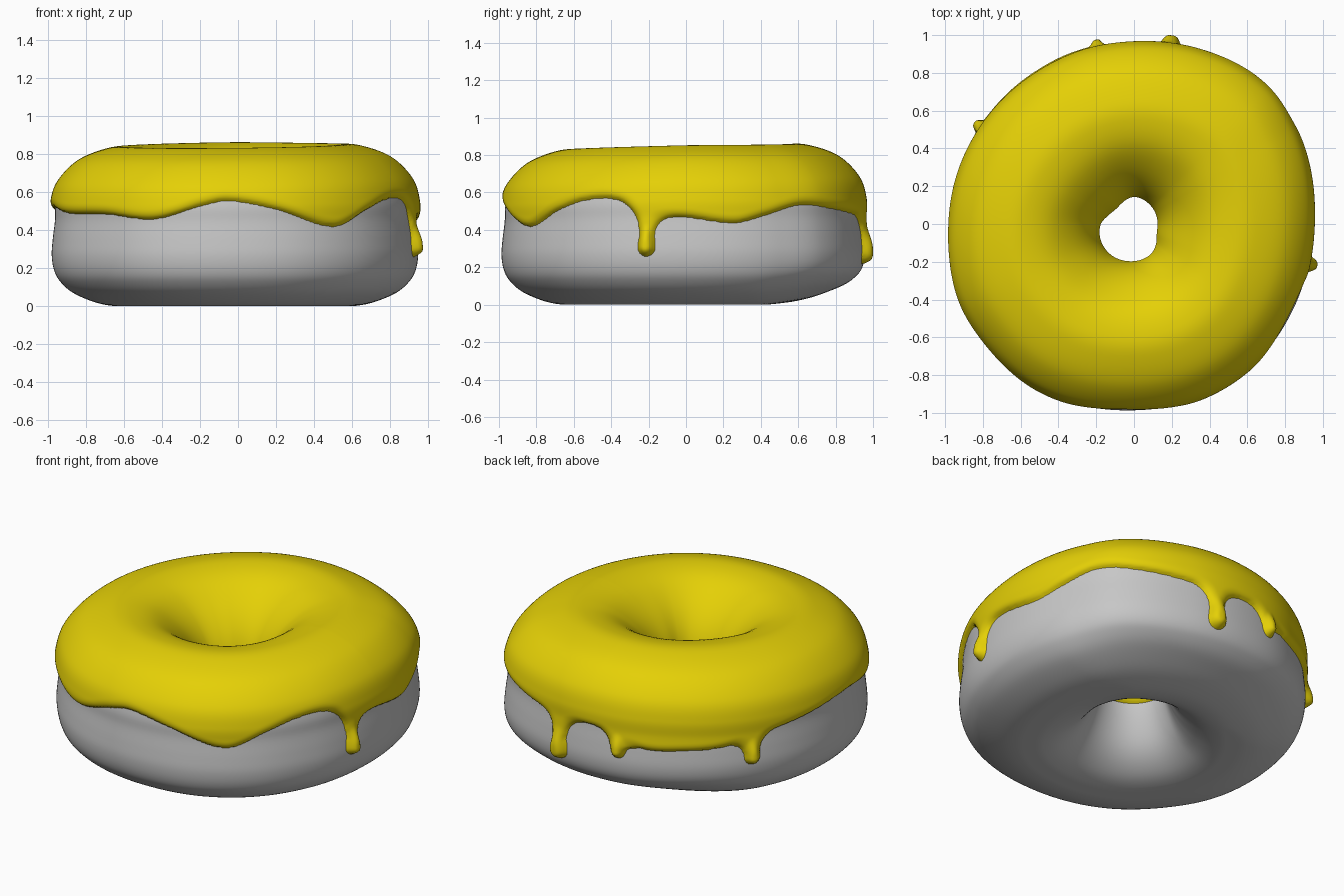
import bpy, bmesh, math

if "Cube" in bpy.data.objects:
    bpy.data.objects.remove(bpy.data.objects["Cube"])

TAU = 2 * math.pi

# Outer radius, hole radius and lower icing edge height, by angle in degrees
OUTER = [(0, .95), (30, .995), (45, 1.02), (69, .985), (90, .96), (106, .955), (122, .95), (140, .955),
         (161, .965), (180, .98), (203, 1.01), (219, 1.01), (239, 1.015), (270, .99), (291, .99),
         (311, .98), (332, .96)]
HOLE = [(0, .122), (45, .125), (90, .14), (135, .12), (155, .135), (180, .175), (225, .20),
        (270, .195), (300, .18), (320, .155), (340, .127)]
EDGE = [(0, .47), (16, .44), (26, .48), (38, .535), (52, .515), (66, .49), (78, .47), (95, .47),
        (110, .39), (125, .388), (137, .40), (149, .44), (161, .475), (189, .52), (207, .49),
        (226, .485), (244, .46), (259, .53), (267, .555), (282, .51), (301, .42), (315, .51),
        (325, .56), (336, .565), (350, .48)]
# Drips: angle, tip height, radius
DRIPS = [(347.1, .26, .046), (78.5, .22, .055), (101.6, .315, .042), (147.7, .28, .044)]
# Closed cross-section (radius, height), from the outer side over the top into the hole
SECTION = [(.963, .19), (.976, .27), (.97, .36), (.958, .46), (.954, .55), (.92, .65), (.82, .75),
           (.68, .805), (.57, .815), (.44, .78), (.32, .69), (.235, .58), (.19, .46), (.187, .35),
           (.24, .2), (.31, .1), (.41, .03), (.52, 0), (.63, 0), (.74, .02), (.86, .07), (.93, .13)]


def ring_value(table, deg):
    """Smooth periodic interpolation of an angle table."""
    deg %= 360
    n = len(table)
    k = max(i for i in range(n) if table[i][0] <= deg)

    def at(i):
        return table[i % n][0] + 360 * (i // n), table[i % n][1]
    (xa, ya), (x0, y0), (x1, y1), (xb, yb) = at(k - 1), at(k), at(k + 1), at(k + 2)
    h = x1 - x0
    t = (deg - x0) / h
    m0, m1 = (y1 - ya) / (x1 - xa) * h, (yb - y0) / (xb - x0) * h
    return ((2*t**3 - 3*t*t + 1) * y0 + (t**3 - 2*t*t + t) * m0
            + (3*t*t - 2*t**3) * y1 + (t**3 - t*t) * m1)


def spline(first, last, steps):
    """Catmull-Rom samples of the closed section between two point indices."""
    n, out = len(SECTION), []
    for k in range(first, last):
        a, b, c, d = (SECTION[(k + o) % n] for o in (-1, 0, 1, 2))
        for s in range(steps):
            t = s / steps
            out.append(tuple(.5 * (2*q + (r - p) * t + (2*p - 5*q + 4*r - w) * t*t
                                   + (3*q - p - 3*r + w) * t**3) for p, q, r, w in zip(a, b, c, d)))
    return out


def smooth(x):
    x = min(1, max(0, x))
    return x * x * (3 - 2 * x)


def place(deg, outer, hole, r, z):
    """Fit a section point to the uneven ring."""
    rr = hole + (r - .15) / .83 * (outer - hole)
    x, y = rr * math.cos(math.radians(deg)), rr * math.sin(math.radians(deg))
    z += (.025 * y + .01 * x - .03 * max(0, x) * max(0, y)) * smooth(z / .8)   # tilted top
    z += .04 * smooth((y - .35) / .45) * (1 - smooth(z / .3))        # rounder back underside
    return x, y, max(z, 0)


def sweep(section, cols, closed):
    bm = bmesh.new()
    grid = []
    for i in range(cols):
        deg = 360 * i / cols
        o, h = ring_value(OUTER, deg), ring_value(HOLE, deg)
        grid.append([bm.verts.new(place(deg, o, h, r, z)) for r, z in section])
    m = len(section)
    for i in range(cols):
        a, b = grid[i], grid[(i + 1) % cols]
        for j in range(m if closed else m - 1):
            k = (j + 1) % m
            bm.faces.new((a[j], b[j], b[k], a[k]))
    bm.normal_update()
    return bm, grid


def finish(bm, name, colour_name, colour):
    me = bpy.data.meshes.new(name)
    for f in bm.faces:
        f.smooth = True
    bm.to_mesh(me)
    bm.free()
    mat = bpy.data.materials.new(colour_name)
    mat.diffuse_color = (*colour, 1)
    mat.use_nodes = True
    mat.node_tree.nodes["Principled BSDF"].inputs["Base Color"].default_value = mat.diffuse_color
    me.materials.append(mat)
    bpy.context.collection.objects.link(bpy.data.objects.new(name, me))


# Dough ring
bm, _ = sweep(spline(0, len(SECTION), 5), 270, True)
finish(bm, "dough", "plain grey", (.57, .57, .57))

# Icing: the upper ring pushed outwards wherever it lies inside the icing outline
COLS, THICK, RIM = 540, .03, .045
section = spline(-1, 8, 10) + spline(8, 14, 5)
bm, grid = sweep(section, COLS, False)
inside, moves = {}, []
for i, column in enumerate(grid):
    deg = 360 * i / COLS
    edge = ring_value(EDGE, deg)
    slope = (ring_value(EDGE, deg + .5) - ring_value(EDGE, deg - .5)) / math.radians(1)
    near = [((deg - d + 180) % 360 - 180, tip, r) for d, tip, r in DRIPS]
    near = [(math.radians(d) * .97, tip, r) for d, tip, r in near if abs(d) < 20]
    for j, v in enumerate(column):
        z, bump = v.co.z, 0
        if j < 90:
            s = (z - edge) / math.hypot(1, slope)
            for dx, tip, r in near:
                cz = tip + r
                # slightly narrower neck above a round tip
                neck = r * (1 - .15 * smooth((z - cz) / .08))
                d = neck - math.hypot(dx, min(0, z - cz))
                k = .13
                h = max(k - abs(s - d), 0) / k
                s = max(s, d) + h * h * k / 4 * smooth((z - tip - .02) / .06)
                tall = (z - cz) / (2.2 if z > cz else 1)
                bump = max(bump, .02 * smooth(1.25 - math.hypot(dx, tall) / r))
        else:
            s = z - .37                                              # edge inside the hole
        inside[v] = s
        t = min(1, max(0, s / RIM))
        off = THICK * math.sqrt(1 - (1 - t) ** 2) + bump * min(1, 2 * t) if s > 0 else max(s, -.02)
        moves.append((v, v.normal * off))
for v, m in moves:
    v.co += m
bmesh.ops.delete(bm, geom=[f for f in bm.faces if all(inside[v] < -.015 for v in f.verts)],
                 context='FACES')
finish(bm, "icing", "lemon yellow", (.78, .63, .002))
